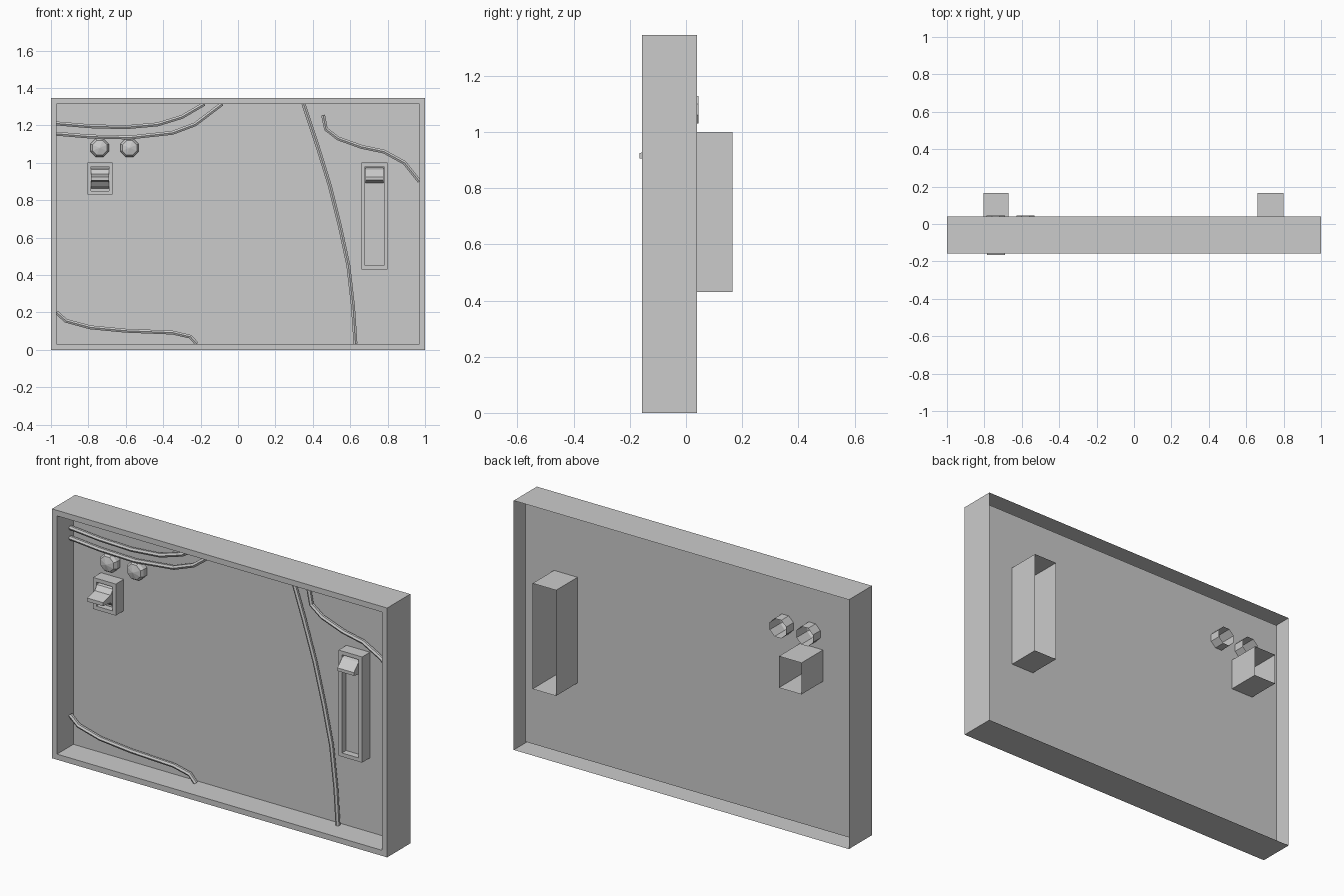
import bpy, bmesh, math

if "Cube" in bpy.data.objects:
    bpy.data.objects.remove(bpy.data.objects["Cube"])

PANEL_Y = -0.018   # recessed sheet
FRONT_Y = -0.157   # rim of the tray


def finish(name, bm):
    mesh = bpy.data.meshes.new(name)
    bm.to_mesh(mesh)
    bm.free()
    obj = bpy.data.objects.new(name, mesh)
    bpy.context.collection.objects.link(obj)
    return obj


def rect(x0, x1, z0, z1, y, inset=0):
    a, b, c, d = x0 + inset, x1 - inset, z0 + inset, z1 - inset
    return [(a, y, c), (b, y, c), (b, y, d), (a, y, d)]


def octagon(x, z, r, y):
    return [(x + r * math.cos((i + 0.5) * math.pi / 4), y,
             z + r * math.sin((i + 0.5) * math.pi / 4)) for i in range(8)]


def skin(bm, rings, cap):
    """Bridge successive rings, back to front; optionally close the last."""
    loops = [[bm.verts.new(p) for p in ring] for ring in rings]
    for a, b in zip(loops, loops[1:]):
        n = len(a)
        for i in range(n):
            j = (i + 1) % n
            bm.faces.new((a[i], a[j], b[j], b[i]))
    if cap:
        bm.faces.new(loops[-1])
    return loops[-1]


def recess_rings(box, rim, back, front, plate):
    return [rect(*box, back), rect(*box, front),
            rect(*box, front, rim), rect(*box, plate, rim)]


tray = (-1, 1, 0, 1.345)
housings = {"switch_housing": (-0.805, -0.67, 0.83, 1.0),
            "slider_housing": (0.66, 0.80, 0.43, 1.0)}
lamps = [(-0.74, 1.08), (-0.58, 1.08)]

# Open-backed tray walls with rim
bm = bmesh.new()
skin(bm, recess_rings(tray, 0.03, 0.04, FRONT_Y, PANEL_Y), False)
finish("tray_walls", bm)

# Back sheet with openings for the housings and lamps
bm = bmesh.new()
outlines = [rect(*tray, PANEL_Y, 0.03)]
outlines += [rect(*b, PANEL_Y) for b in housings.values()]
outlines += [octagon(x, z, 0.053, PANEL_Y) for x, z in lamps]
edges = []
for pts in outlines:
    vs = [bm.verts.new(p) for p in pts]
    edges += [bm.edges.new((vs[i], vs[(i + 1) % len(vs)])) for i in range(len(vs))]
bmesh.ops.triangle_fill(bm, edges=edges, use_beauty=True, normal=(0, -1, 0))
bmesh.ops.dissolve_limit(bm, angle_limit=0.01, verts=bm.verts, edges=bm.edges)
finish("back_sheet", bm)

# Switch and slider housings
for name, box in housings.items():
    bm = bmesh.new()
    skin(bm, recess_rings(box, 0.02, 0.165, -0.085, -0.05), True)
    finish(name, bm)

# Faceted lamps, open at the back
for i, (x, z) in enumerate(lamps):
    bm = bmesh.new()
    skin(bm, [octagon(x, z, r, y) for r, y in
              ((0.053, 0.045), (0.053, -0.045), (0.042, -0.06), (0.003, -0.07))], True)
    finish(f"lamp_{i + 1}", bm)


def lever(name, x0, x1, profile):
    bm = bmesh.new()
    a = [bm.verts.new((x0, y, z)) for y, z in profile]
    bm.faces.new(a)
    b = [bm.verts.new((x1, y, z)) for y, z in profile]
    bm.faces.new(b[::-1])
    for i in range(len(a)):
        j = (i + 1) % len(a)
        bm.faces.new((a[j], a[i], b[i], b[j]))
    bmesh.ops.recalc_face_normals(bm, faces=bm.faces)
    finish(name, bm)


# Levers, side profiles as (y, z)
lever("switch_lever", -0.785, -0.69,
      [(-0.03, 0.978), (-0.08, 0.965), (-0.1, 0.94), (-0.165, 0.925),
       (-0.165, 0.906), (-0.1, 0.9), (-0.08, 0.875), (-0.03, 0.855)])
lever("slider_handle", 0.681, 0.779,
      [(-0.03, 0.978), (-0.085, 0.965), (-0.125, 0.925),
       (-0.125, 0.908), (-0.085, 0.9), (-0.03, 0.885)])

# Cables running across the sheet, as (x, z)
cables = {
    "upper_cable": [(-0.97, 1.21), (-0.79, 1.195), (-0.6, 1.19), (-0.43, 1.205),
                    (-0.3, 1.245), (-0.18, 1.315)],
    "second_cable": [(-0.97, 1.155), (-0.79, 1.14), (-0.58, 1.135), (-0.35, 1.16),
                     (-0.23, 1.205), (-0.085, 1.315)],
    "long_cable": [(0.35, 1.315), (0.425, 1.09), (0.49, 0.88), (0.545, 0.66),
                   (0.59, 0.45), (0.615, 0.23), (0.628, 0.032)],
    "right_cable": [(0.455, 1.255), (0.47, 1.18), (0.535, 1.13), (0.66, 1.085),
                    (0.78, 1.06), (0.89, 1.0), (0.97, 0.9)],
    "lower_cable": [(-0.97, 0.2), (-0.92, 0.155), (-0.79, 0.12), (-0.6, 0.102),
                    (-0.35, 0.092), (-0.255, 0.07), (-0.22, 0.032)],
}
for name, pts in cables.items():
    curve = bpy.data.curves.new(name, "CURVE")
    curve.dimensions = "3D"
    curve.bevel_depth = 0.012
    curve.bevel_resolution = 1
    curve.use_fill_caps = True
    spline = curve.splines.new("POLY")
    spline.points.add(len(pts) - 1)
    for p, (x, z) in zip(spline.points, pts):
        p.co = (x, -0.045, z, 1)
    spline.use_smooth = False
    bpy.context.collection.objects.link(bpy.data.objects.new(name, curve))
